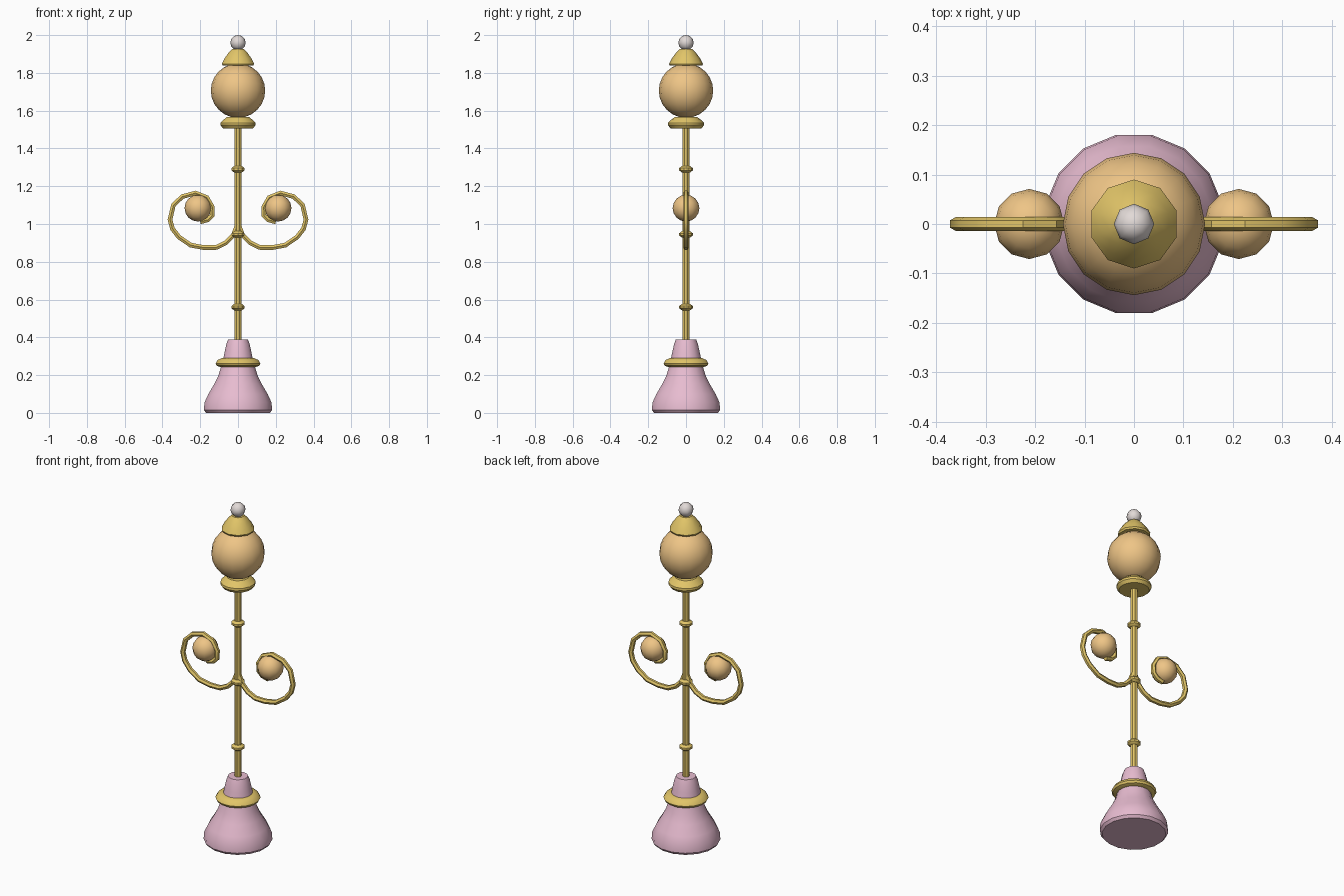
import bpy, math

if "Cube" in bpy.data.objects:
    bpy.data.objects.remove(bpy.data.objects["Cube"])

def material(name, rgb):
    m = bpy.data.materials.new(name)
    m.diffuse_color = (*rgb, 1)
    m.use_nodes = True
    m.node_tree.nodes["Principled BSDF"].inputs["Base Color"].default_value = m.diffuse_color
    return m

GOLD = material("gold", (0.76, 0.56, 0.14))
PINK = material("pink", (0.80, 0.50, 0.63))
GLOW = material("warm_glass", (0.86, 0.56, 0.24))
PEARL = material("pearl", (0.76, 0.70, 0.68))

def smooth(ob, angle=35):
    bpy.ops.object.select_all(action='DESELECT')
    ob.select_set(True)
    bpy.context.view_layer.objects.active = ob
    bpy.ops.object.shade_smooth_by_angle(angle=math.radians(angle))

def lathe(name, profile, sides, mat):
    """Closed turned solid from (radius, z) points, listed bottom to top."""
    verts, faces = [], []
    for r, z in profile:
        for i in range(sides):
            a = math.tau * (i + 0.5) / sides
            verts.append((r * math.cos(a), r * math.sin(a), z))
    for k in range(len(profile) - 1):
        for i in range(sides):
            j = (i + 1) % sides
            a, b = k * sides, (k + 1) * sides
            faces.append((a + i, a + j, b + j, b + i))
    faces.append(tuple(reversed(range(sides))))
    faces.append(tuple(range(len(verts) - sides, len(verts))))
    me = bpy.data.meshes.new(name)
    me.from_pydata(verts, [], faces)
    me.materials.append(mat)
    ob = bpy.data.objects.new(name, me)
    bpy.context.collection.objects.link(ob)
    smooth(ob)
    return ob

def ball(name, loc, r, seg, rings, mat, angle=50):
    bpy.ops.mesh.primitive_uv_sphere_add(segments=seg, ring_count=rings, radius=r, location=loc)
    ob = bpy.context.object
    ob.name = name
    ob.data.materials.append(mat)
    smooth(ob, angle)
    return ob

# Bell-shaped foot, its collar and the upper neck
lathe("base_bell", [(0.172, 0), (0.184, 0.015), (0.181, 0.055), (0.16, 0.1), (0.127, 0.155),
                    (0.105, 0.2), (0.09, 0.25)], 16, PINK)
lathe("base_collar", [(0.098, 0.243), (0.115, 0.25), (0.121, 0.262), (0.11, 0.28), (0.085, 0.291)], 16, GOLD)
lathe("base_neck", [(0.08, 0.285), (0.073, 0.32), (0.063, 0.365), (0.054, 0.388)], 14, PINK)

# Pole with three small rings
lathe("pole", [(0.02, 0.37), (0.02, 1.52)], 8, GOLD)
for i, z in enumerate((0.56, 0.945, 1.29)):
    lathe(f"pole_ring_{i + 1}", [(0.022, z - 0.017), (0.036, z - 0.006), (0.036, z + 0.006),
                                 (0.022, z + 0.017)], 10, GOLD)

# Main lamp: saucer, globe, cap and finial
lathe("lamp_saucer", [(0.082, 1.506), (0.095, 1.523), (0.094, 1.536), (0.077, 1.553), (0.06, 1.566)], 14, GOLD)
ball("lamp_globe", (0, 0, 1.706), 0.144, 16, 12, GLOW)
lathe("lamp_cap", [(0.085, 1.838), (0.09, 1.848), (0.074, 1.878), (0.05, 1.91), (0.033, 1.926)], 10, GOLD)
ball("finial", (0, 0, 1.96), 0.041, 8, 6, PEARL)

# Scrolling side arms, each curling round a small globe
SCROLL = [(0.0, 1.04), (0.007, 0.985), (0.025, 0.94), (0.065, 0.9), (0.115, 0.876), (0.18, 0.875),
          (0.25, 0.888), (0.312, 0.93), (0.347, 0.975), (0.36, 1.023), (0.342, 1.1), (0.295, 1.145),
          (0.225, 1.164), (0.165, 1.14), (0.136, 1.09), (0.137, 1.045), (0.16, 1.022), (0.2, 1.012)]
for side, s in (("right", 1), ("left", -1)):
    cu = bpy.data.curves.new(f"scroll_arm_{side}", 'CURVE')
    cu.dimensions = '3D'
    cu.bevel_depth = 0.0145
    cu.bevel_resolution = 1
    cu.use_fill_caps = True
    sp = cu.splines.new('POLY')
    sp.points.add(len(SCROLL) - 1)
    for p, (x, z) in zip(sp.points, SCROLL):
        p.co = (s * x, 0, z, 1)
    cu.materials.append(GOLD)
    ob = bpy.data.objects.new(cu.name, cu)
    bpy.context.collection.objects.link(ob)
    bpy.ops.object.select_all(action='DESELECT')
    ob.select_set(True)
    bpy.context.view_layer.objects.active = ob
    bpy.ops.object.convert(target='MESH')
    smooth(bpy.context.object)
    ball(f"small_globe_{side}", (s * 0.212, 0, 1.084), 0.071, 12, 8, GLOW)
